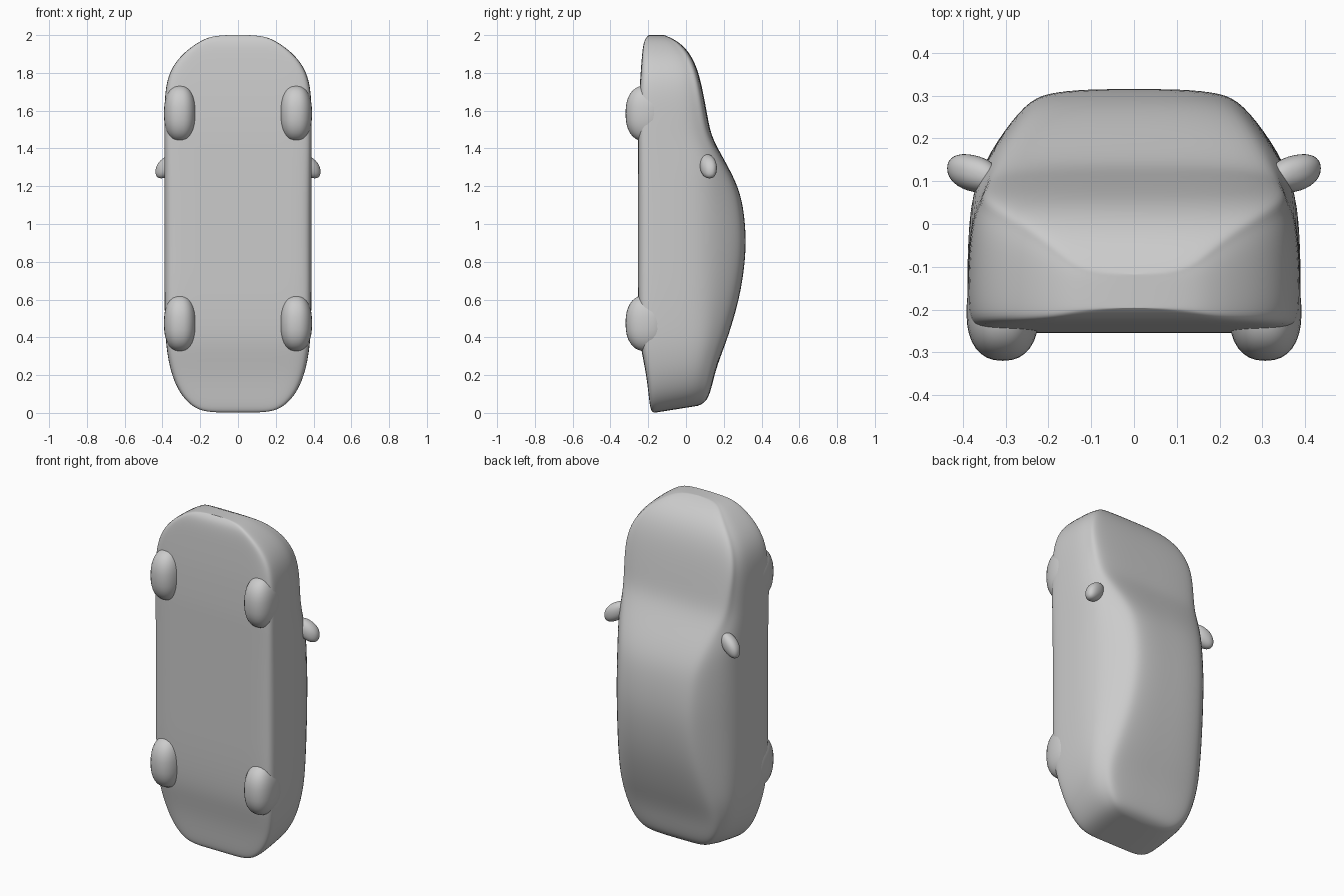
import bpy, bmesh, math
from mathutils import Matrix, Vector

if "Cube" in bpy.data.objects:
    bpy.data.objects.remove(bpy.data.objects["Cube"])

paint = bpy.data.materials.new("light_grey")
paint.diffuse_color = (0.6, 0.6, 0.6, 1)
paint.use_nodes = True
paint.node_tree.nodes["Principled BSDF"].inputs["Base Color"].default_value = paint.diffuse_color


def finish(name, bm):
    bmesh.ops.recalc_face_normals(bm, faces=bm.faces)
    for f in bm.faces:
        f.smooth = True
    me = bpy.data.meshes.new(name)
    bm.to_mesh(me)
    bm.free()
    me.materials.append(paint)
    ob = bpy.data.objects.new(name, me)
    bpy.context.collection.objects.link(ob)
    return ob


# Body stations from tail to nose: z, half width, underside y, roof y
STATIONS = [
    (0.000, 0.10, -0.165, 0.06), (0.006, 0.18, -0.18, 0.085),
    (0.03, 0.245, -0.19, 0.115), (0.10, 0.31, -0.198, 0.135),
    (0.20, 0.352, -0.21, 0.155), (0.30, 0.373, -0.23, 0.183),
    (0.40, 0.385, -0.248, 0.222), (0.60, 0.39, -0.255, 0.283),
    (0.80, 0.39, -0.255, 0.314), (0.95, 0.39, -0.255, 0.318),
    (1.10, 0.39, -0.255, 0.302), (1.20, 0.39, -0.255, 0.274),
    (1.30, 0.39, -0.255, 0.225), (1.40, 0.39, -0.255, 0.168),
    (1.48, 0.39, -0.255, 0.13), (1.58, 0.39, -0.252, 0.112),
    (1.70, 0.387, -0.247, 0.09), (1.80, 0.366, -0.24, 0.067),
    (1.88, 0.315, -0.234, 0.035), (1.94, 0.245, -0.228, -0.01),
    (1.98, 0.18, -0.218, -0.065), (2.002, 0.11, -0.195, -0.12),
]


def section(z, w, floor, top):
    """Closed outline: flat floor, upright sides, cabin leaning inward."""
    h = top - floor
    belt = min(0.085, floor + 0.72 * h)
    lean = min(1, max(0, (top - 0.09) / 0.22))
    roof = w * (0.88 - 0.27 * lean)
    half = [
        (w * 0.5, floor), (w * 0.86, floor), (w * 0.975, floor + 0.03 * h),
        (w, floor + 0.12 * h), (w, (floor + belt) / 2), (w * 0.98, belt),
        ((w * 0.97 + roof) / 2 + 0.01 * lean, (belt + top) / 2),
        (roof + 0.04 * w, top - 0.06 * h), (roof - 0.08 * w, top - 0.015 * h),
        (roof * 0.45, top),
    ]
    ring = [(0, floor)] + half + [(0, top)] + [(-x, y) for x, y in reversed(half)]
    # The tail panel slopes forward towards the boot lid
    tilt = max(0, 1 - z / 0.3) * 0.16
    return [Vector((x, y, z + tilt * (y + 0.17))) for x, y in ring]


bm = bmesh.new()
rings = [[bm.verts.new(p) for p in section(*s)] for s in STATIONS]
for a, b in zip(rings, rings[1:]):
    for i in range(len(a)):
        j = (i + 1) % len(a)
        bm.faces.new((a[i], a[j], b[j], b[i]))
# End panels closed with strips across the width
for r in (rings[0], rings[-1]):
    n = len(r)
    for i in range(n // 2):
        q = [r[i], r[i + 1], r[n - 1 - i], r[(n - i) % n]]
        q = list(dict.fromkeys(q))
        if len(q) > 2:
            bm.faces.new(q)
body = finish("car_body", bm)
sub = body.modifiers.new("smooth", 'SUBSURF')
sub.levels = sub.render_levels = 2


def blob(name, centre, radii, power=1.0, droop=0.0, sweep=0.0):
    """Rounded lump, optionally boxier and sheared along its width."""
    bm = bmesh.new()
    bmesh.ops.create_uvsphere(bm, u_segments=32, v_segments=18, radius=1)
    for v in bm.verts:
        c = [math.copysign(abs(k) ** power, k) * r for k, r in zip(v.co, radii)]
        side = math.copysign(1, centre[0])
        c[1] += sweep * c[0] * side
        c[2] += droop * c[0] * side
        v.co = Vector(c) + Vector(centre)
    return finish(name, bm)


for side, label in ((-1, "left"), (1, "right")):
    # Wheels
    for z, end in ((1.585, "front"), (0.475, "rear")):
        blob(f"{end}_{label}_wheel", (side * 0.307, -0.205, z),
             (0.085, 0.115, 0.15), power=0.85)
    # Door mirrors
    blob(f"{label}_mirror", (side * 0.375, 0.118, 1.305),
         (0.062, 0.043, 0.055), power=0.9, droop=-0.45, sweep=0.2)
